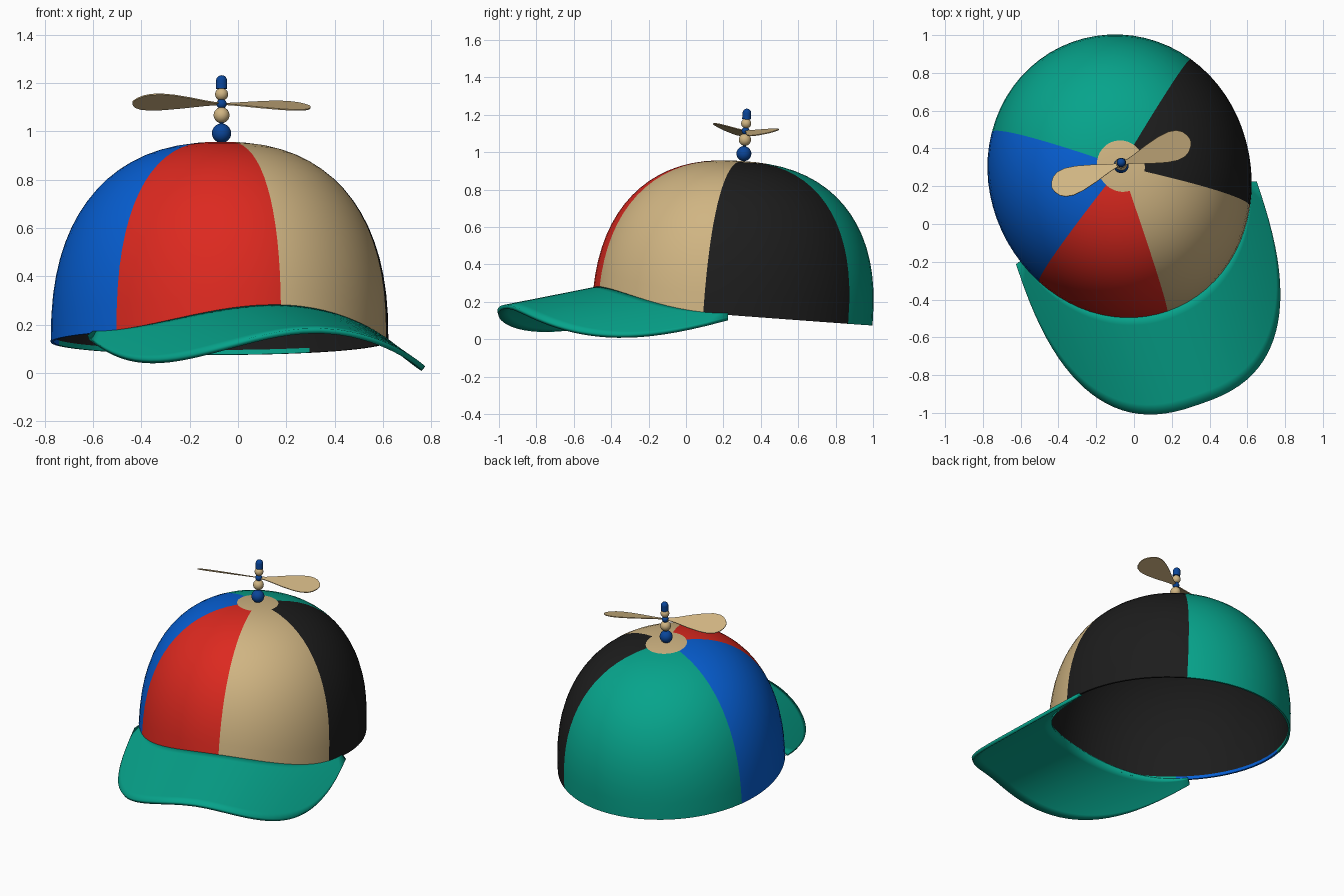
import bpy, bmesh, math
from math import sin, cos, radians, pi
from mathutils import Matrix

if "Cube" in bpy.data.objects:
    bpy.data.objects.remove(bpy.data.objects["Cube"])

# The cap sits turned and slightly tilted; everything is built in its own frame
POSE = (Matrix.Translation((-0.07, 0.245, 0.13)) @ Matrix.Rotation(radians(19), 4, 'Z')
        @ Matrix.Rotation(radians(1.5), 4, 'Y') @ Matrix.Rotation(radians(-4), 4, 'X'))
HALF_W, HALF_L, HEIGHT, POWER = 0.692, 0.76, 0.825, 2.4


def material(name, rgb):
    m = bpy.data.materials.new(name)
    m.diffuse_color = (*rgb, 1)
    m.use_nodes = True
    m.node_tree.nodes["Principled BSDF"].inputs["Base Color"].default_value = m.diffuse_color
    return m


TAN = material("tan", (0.63, 0.46, 0.225))
BLACK = material("black", (0.012, 0.012, 0.012))
GREEN = material("teal green", (0.002, 0.37, 0.26))
BLUE = material("blue", (0.002, 0.115, 0.66))
RED = material("red", (0.72, 0.022, 0.014))
NAVY = material("dark blue", (0.003, 0.06, 0.32))


def finish(name, bm, mats, local=Matrix.Identity(4), thickness=0, angle=40):
    bmesh.ops.recalc_face_normals(bm, faces=bm.faces)
    mesh = bpy.data.meshes.new(name)
    bm.to_mesh(mesh)
    bm.free()
    ob = bpy.data.objects.new(name, mesh)
    bpy.context.collection.objects.link(ob)
    for m in mats:
        mesh.materials.append(m)
    ob.matrix_world = POSE @ local
    if thickness:
        s = ob.modifiers.new("thickness", 'SOLIDIFY')
        s.thickness, s.offset = thickness, 0
    if angle:
        bpy.ops.object.select_all(action='DESELECT')
        ob.select_set(True)
        bpy.context.view_layer.objects.active = ob
        bpy.ops.object.shade_smooth_by_angle(angle=radians(angle))
    return ob


def plan(phi, r=1.0):
    """Egg-shaped outline of the cap; phi = 0 is the front."""
    return r * HALF_W * sin(phi) * (1 - 0.03 * cos(phi)), -r * HALF_L * cos(phi)


def visor_z(x, y):
    f = -y
    return 0.285 - 0.26 * f - (0.50 + 0.15 * f) * x * x


def rim_z(phi):
    x, y = plan(phi)
    return max(0.0, visor_z(x, y) - 0.006) if cos(phi) > cos(radians(70)) else 0.0


def crown_point(phi, s, scale):
    e = 2 / POWER
    x, y = plan(phi, scale * max(cos(s), 0) ** e)
    return x, y, scale * HEIGHT * sin(s) ** e


def s_at(z, scale):
    return math.asin((z / (HEIGHT * scale)) ** (POWER / 2))


# Crown: five coloured panels, a round top patch and a black lining
seams = [0, 61, 128, 234, 300, 360]
steps = [12, 13, 20, 13, 12]
cols = []
for i, n in enumerate(steps):
    for k in range(n):
        cols.append((radians(seams[i] + (seams[i + 1] - seams[i]) * (k / n)), i))
S_TOP, ROWS, INNER = radians(82.6), 16, 0.982
bm = bmesh.new()
outer_top = bm.verts.new((0, 0, HEIGHT))
inner_top = bm.verts.new((0, 0, HEIGHT * INNER))
grid = []
for phi, _ in cols:
    a = s_at(rim_z(phi), 1)
    b = s_at(rim_z(phi), INNER)
    c = s_at(rim_z(phi) + 0.02, INNER)
    col = [crown_point(phi, s, 1) for s in (radians(87), S_TOP)]
    col += [crown_point(phi, S_TOP + (a - S_TOP) * k / ROWS, 1) for k in range(1, ROWS + 1)]
    col += [crown_point(phi, b, INNER)]
    col += [crown_point(phi, c + (S_TOP - c) * k / ROWS, INNER) for k in range(ROWS + 1)]
    grid.append([bm.verts.new(p) for p in col])
for j, (phi, panel) in enumerate(cols):
    p, q = grid[j], grid[(j + 1) % len(cols)]
    hem = 2 if cos(phi) > cos(radians(70)) else panel
    bm.faces.new((outer_top, p[0], q[0]))
    bm.faces.new((inner_top, q[-1], p[-1])).material_index = 1
    for k in range(len(p) - 1):
        f = bm.faces.new((p[k], p[k + 1], q[k + 1], q[k]))
        f.material_index = (0 if k == 0 else panel if k <= ROWS
                            else hem if k < ROWS + 3 else 1)
finish("crown", bm, [TAN, BLACK, GREEN, BLUE, RED])

# Visor: arched sheet from the front rim out to a rounded outline
bm = bmesh.new()
N, M, e = 48, 10, 2 / 2.55
rows = []
for i in range(N + 1):
    psi = -pi / 2 + pi * i / N
    x0, y0 = plan(psi * 71 / 90, 0.978)
    x1 = math.copysign(0.668 * abs(sin(psi)) ** e, psi)
    y1 = -0.25 - 1.018 * max(cos(psi), 0) ** e
    row = []
    for k in range(M + 1):
        t = k / M
        x, y = x0 + (x1 - x0) * t, y0 + (y1 - y0) * t
        row.append(bm.verts.new((x, y, visor_z(x, y))))
    rows.append(row)
for p, q in zip(rows, rows[1:]):
    for k in range(M):
        bm.faces.new((p[k], p[k + 1], q[k + 1], q[k]))
finish("visor", bm, [GREEN], thickness=0.022, angle=50)


# Propeller stem: a stack of beads with a capped tip
def bead(name, z, r, mat):
    b = bmesh.new()
    bmesh.ops.create_uvsphere(b, u_segments=24, v_segments=14, radius=r)
    finish(name, b, [mat], Matrix.Translation((0, 0, z)))


for name, z, r, mat in (("base_bead", 0.865, 0.04, NAVY), ("lower_bead", 0.94, 0.033, TAN),
                        ("hub_bead", 0.987, 0.021, NAVY), ("upper_bead", 1.027, 0.027, TAN),
                        ("tip_cap", 1.083, 0.023, NAVY)):
    bead(name, z, r, mat)
for name, z, r, h, mat in (("tip_collar", 1.066, 0.023, 0.034, NAVY), ("stem", 0.93, 0.009, 0.25, NAVY)):
    bm = bmesh.new()
    bmesh.ops.create_cone(bm, cap_ends=True, segments=24, radius1=r, radius2=r, depth=h)
    finish(name, bm, [mat], Matrix.Translation((0, 0, z)))

# Propeller blades: flat pitched teardrops, the second turned half a circle
profile = [(0, .008), (.1, .014), (.2, .025), (.4, .052), (.6, .074), (.75, .082),
           (.86, .075), (.93, .058), (.98, .031), (1, .006)]
for name, turn, pitch in (("right_blade", 0, 17), ("left_blade", 180, 20)):
    bm = bmesh.new()
    outline = [(t, -w) for t, w in profile] + [(t, w) for t, w in reversed(profile)]
    bm.faces.new([bm.verts.new((0.388 * t, w, 0)) for t, w in outline])
    finish(name, bm, [TAN], Matrix.Translation((0, 0, 0.987)) @ Matrix.Rotation(radians(turn), 4, 'Z')
           @ Matrix.Rotation(radians(pitch), 4, 'X'), thickness=0.005, angle=0)
